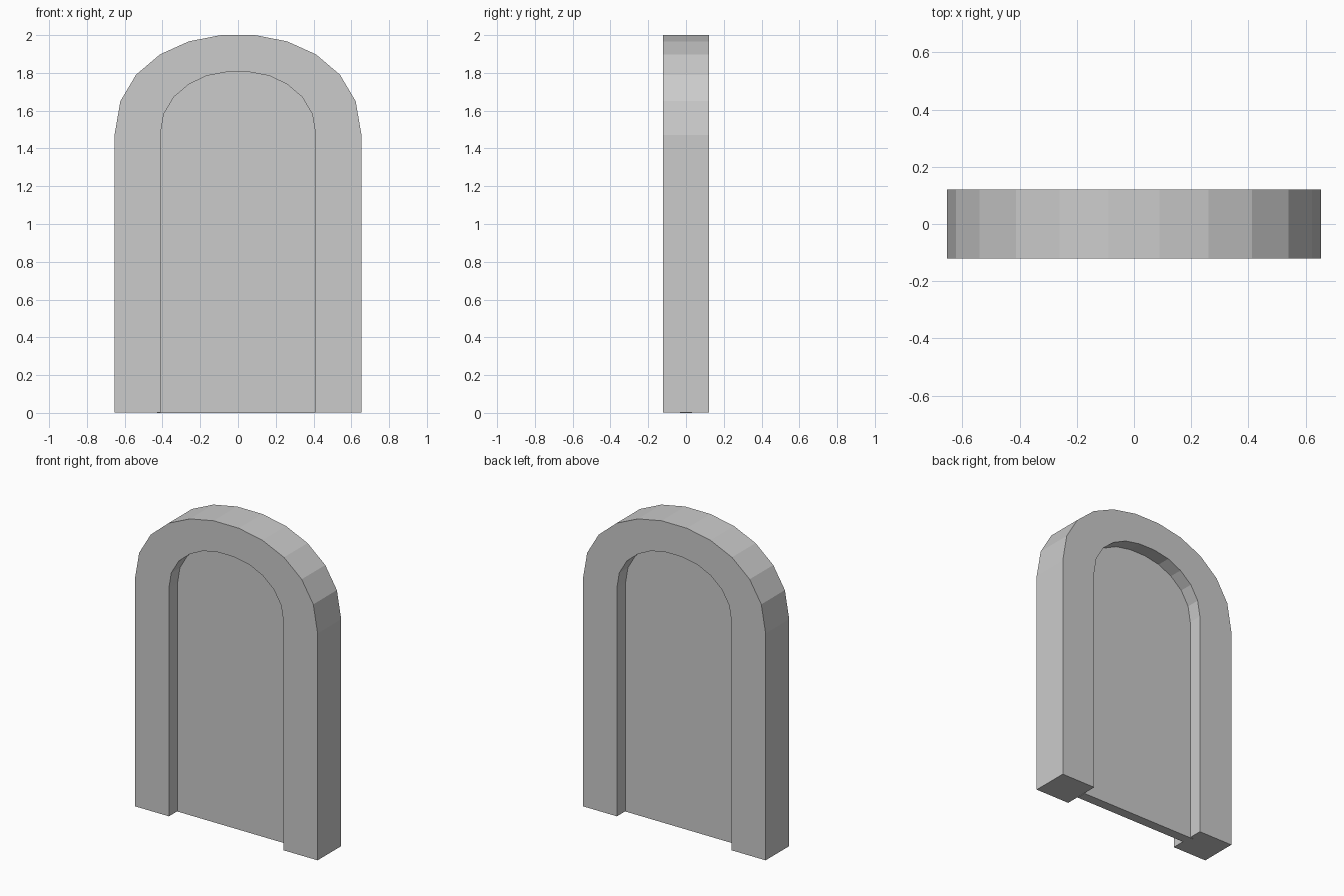
import bpy, bmesh

if "Cube" in bpy.data.objects:
    bpy.data.objects.remove(bpy.data.objects["Cube"])

# Right half of each arch, from foot to crown
OUTER = [(0.654, 0), (0.654, 1.47), (0.623, 1.65), (0.54, 1.79),
         (0.413, 1.898), (0.26, 1.967), (0.09, 2.0)]
INNER = [(0.41, 0), (0.41, 1.48), (0.393, 1.582), (0.34, 1.672),
         (0.26, 1.74), (0.165, 1.785), (0.057, 1.805)]


def full_arch(half, z0):
    pts = [(x, max(z, z0)) for x, z in half]
    return pts + [(-x, z) for x, z in reversed(pts)]


def extrude_profile(name, outline, depth):
    """Fill an x-z outline and extrude it along y, centred on y = 0."""
    bm = bmesh.new()
    face = bm.faces.new([bm.verts.new((x, -depth / 2, z)) for x, z in outline])
    ext = bmesh.ops.extrude_face_region(bm, geom=[face])
    verts = [g for g in ext["geom"] if isinstance(g, bmesh.types.BMVert)]
    bmesh.ops.translate(bm, verts=verts, vec=(0, depth, 0))
    bmesh.ops.recalc_face_normals(bm, faces=bm.faces)
    mesh = bpy.data.meshes.new(name)
    bm.to_mesh(mesh)
    bm.free()
    obj = bpy.data.objects.new(name, mesh)
    bpy.context.collection.objects.link(obj)
    return obj


# Stone surround: outer arch, then back along the opening
frame_outline = full_arch(OUTER, 0.003) + full_arch(INNER, 0.003)[::-1]
extrude_profile("door_frame", frame_outline, 0.241)

# Recessed door leaf, its hinge edge tucked into the left jamb
door_outline = [(x * 1.024 - 0.01, z * 1.01) for x, z in full_arch(INNER, 0)]
extrude_profile("door_panel", door_outline, 0.064)
